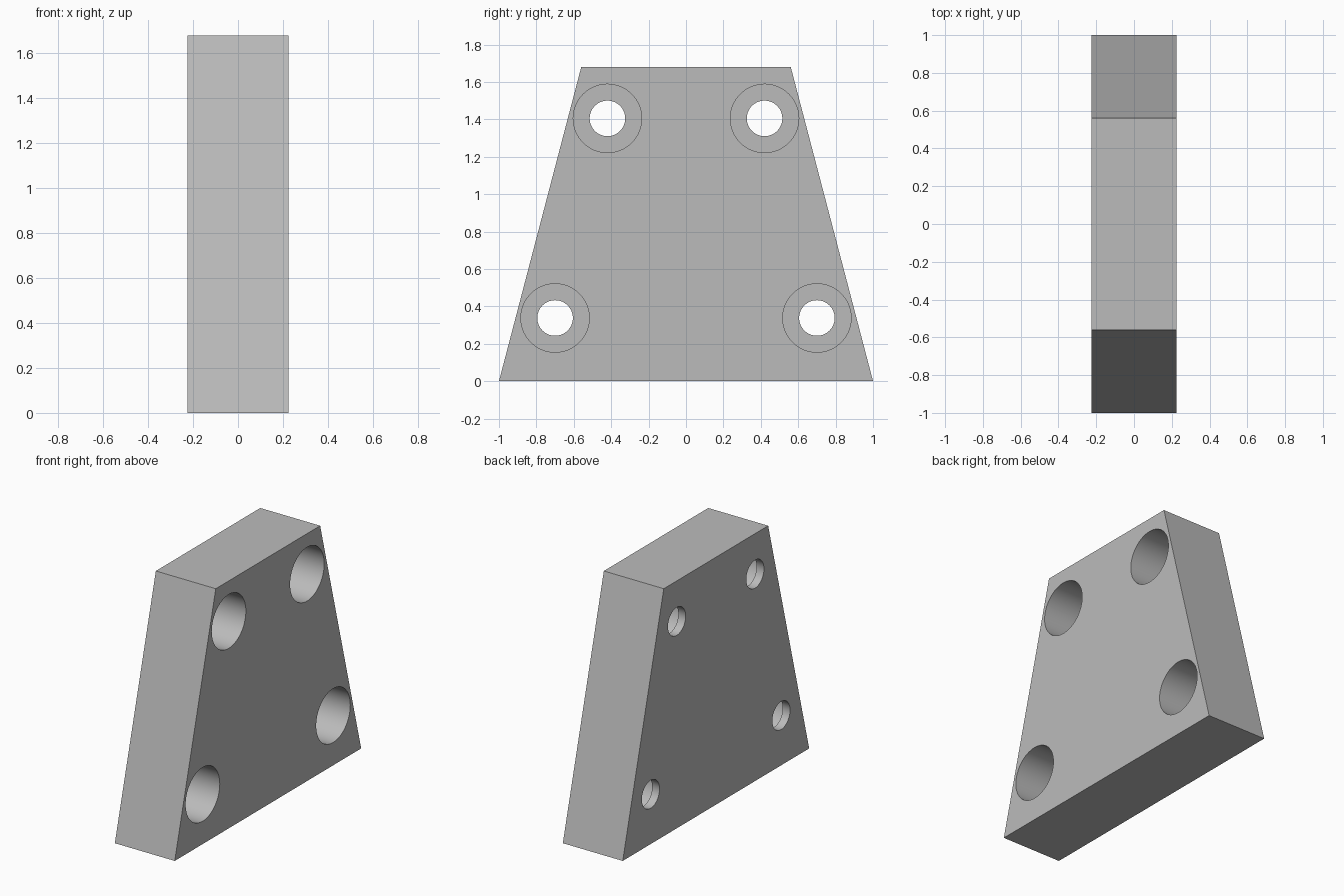
import bpy, bmesh, math
from mathutils import Matrix

cube = bpy.data.objects.get("Cube")
if cube:
    bpy.data.objects.remove(cube, do_unlink=True)

HALF = 0.225          # half thickness
FLOOR = -0.17         # counterbore floor position along x
GREY = (0.5, 0.5, 0.5, 1)

mat = bpy.data.materials.new("plain_grey")
mat.use_nodes = True
mat.diffuse_color = GREY
mat.node_tree.nodes["Principled BSDF"].inputs["Base Color"].default_value = GREY


def make_object(name, bm):
    bmesh.ops.recalc_face_normals(bm, faces=bm.faces)
    mesh = bpy.data.meshes.new(name)
    bm.to_mesh(mesh)
    bm.free()
    mesh.materials.append(mat)
    obj = bpy.data.objects.new(name, mesh)
    bpy.context.collection.objects.link(obj)
    return obj


def cut_cylinder(plate, y, z, radius, x0, x1):
    """Bore a cylinder along x from x0 to x1."""
    bm = bmesh.new()
    place = Matrix.Translation(((x0 + x1) / 2, y, z)) @ Matrix.Rotation(math.pi / 2, 4, 'Y')
    bmesh.ops.create_cone(bm, cap_ends=True, segments=64, radius1=radius,
                          radius2=radius, depth=x1 - x0, matrix=place)
    cutter = make_object("bore_cutter", bm)
    cutter.hide_render = True
    mod = plate.modifiers.new("bore", 'BOOLEAN')
    mod.operation = 'DIFFERENCE'
    mod.solver = 'EXACT'
    mod.object = cutter
    bpy.context.view_layer.objects.active = plate
    bpy.ops.object.modifier_apply(modifier=mod.name)
    bpy.data.objects.remove(cutter, do_unlink=True)


# Trapezoid plate
bm = bmesh.new()
outline = [(-1, 0), (1, 0), (0.56, 1.68), (-0.56, 1.68)]
face = bm.faces.new([bm.verts.new((-HALF, y, z)) for y, z in outline])
side = bmesh.ops.extrude_face_region(bm, geom=[face])["geom"]
bmesh.ops.translate(bm, vec=(2 * HALF, 0, 0),
                    verts=[v for v in side if isinstance(v, bmesh.types.BMVert)])
plate = make_object("mounting_plate", bm)

# Four counterbored bolt holes
for sign in (-1, 1):
    for y, z in ((0.7, 0.338), (0.42, 1.405)):
        cut_cylinder(plate, sign * y, z, 0.183, FLOOR, 0.4)
        cut_cylinder(plate, sign * y, z, 0.095, -0.4, 0.4)

bpy.ops.object.select_all(action='DESELECT')
plate.select_set(True)
bpy.context.view_layer.objects.active = plate
bpy.ops.object.shade_smooth_by_angle(angle=math.radians(30))
